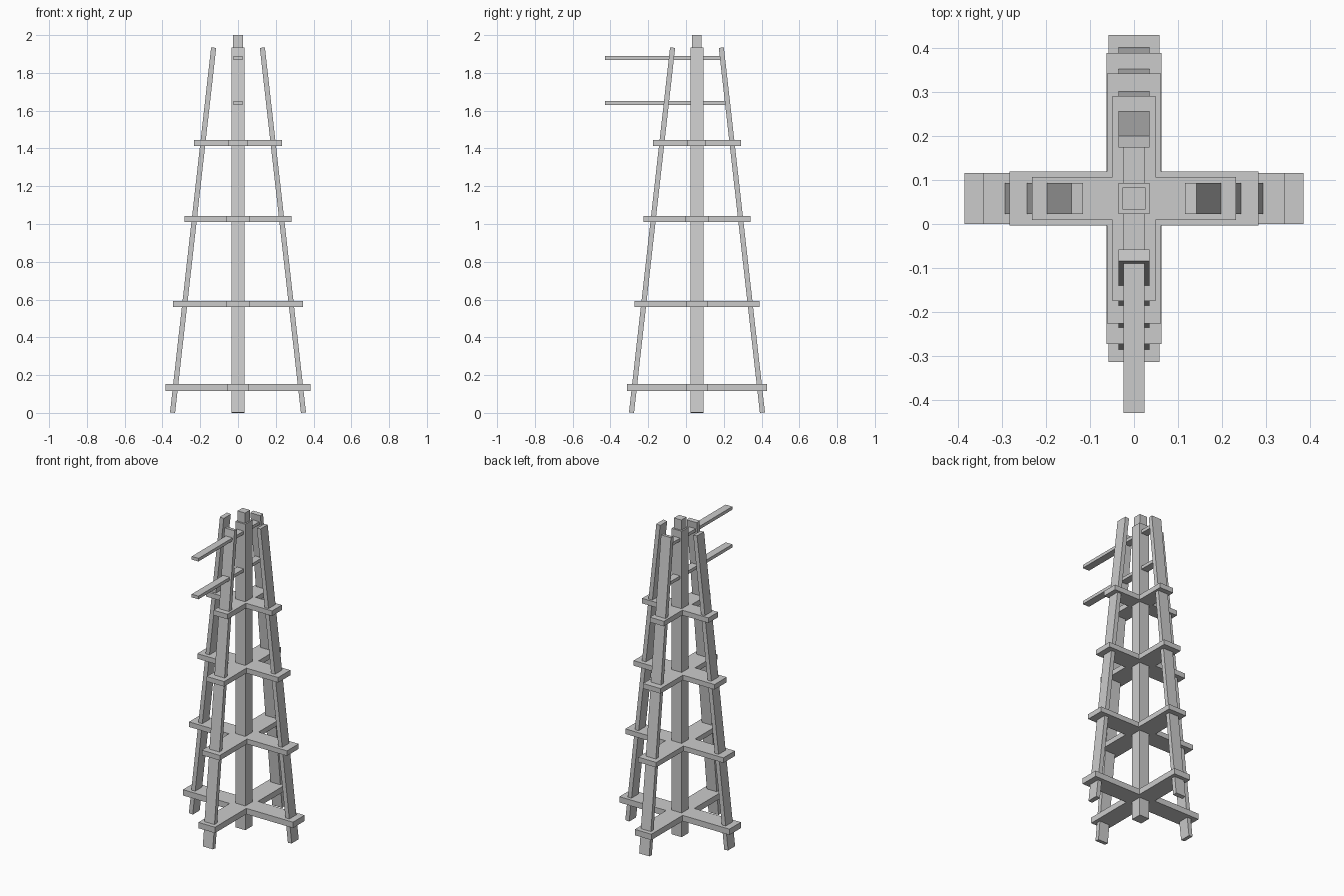
import bpy, bmesh
from math import atan2
from mathutils import Matrix, Vector

if "Cube" in bpy.data.objects:
    bpy.data.objects.remove(bpy.data.objects["Cube"])

YC = 0.058  # tower axis sits slightly behind the origin


def finish(name, bm):
    bmesh.ops.recalc_face_normals(bm, faces=bm.faces)
    me = bpy.data.meshes.new(name)
    bm.to_mesh(me)
    bm.free()
    ob = bpy.data.objects.new(name, me)
    bpy.context.collection.objects.link(ob)
    return ob


def box(name, center, size, rot=Matrix()):
    bm = bmesh.new()
    bmesh.ops.create_cube(bm, size=1)
    m = Matrix.Translation(center) @ rot @ Matrix.Diagonal((*size, 1))
    bmesh.ops.transform(bm, matrix=m, verts=bm.verts)
    return finish(name, bm)


def cross(name, z0, z1, lx, ly, wx, wy):
    # plus-shaped outline: arm reach lx, ly; half widths wx (y arms), wy (x arms)
    quarter = [(lx, wy), (wx, wy), (wx, ly)]
    pts = quarter + [(-x, y) for x, y in reversed(quarter)]
    pts += [(-x, -y) for x, y in pts]
    bm = bmesh.new()
    face = bm.faces.new([bm.verts.new((x, y + YC, z0)) for x, y in pts])
    ext = bmesh.ops.extrude_face_region(bm, geom=[face], use_keep_orig=True)
    up = [v for v in ext["geom"] if isinstance(v, bmesh.types.BMVert)]
    bmesh.ops.translate(bm, verts=up, vec=(0, 0, z1 - z0))
    return finish(name, bm)


# central post with its narrower tip
box("centre_post", (0, YC, 0.9675), (0.07, 0.07, 1.935))
box("post_tip", (0, YC, 1.96), (0.052, 0.05, 0.08))

# four leaning legs
bottom, top = Vector((0.3465, 0, 0.0015)), Vector((0.129, 0, 1.9335))
axis = top - bottom
tilt = Matrix.Rotation(atan2(axis.x, axis.z), 4, 'Y')
for i, side in enumerate(("right", "back", "left", "front")):
    turn = Matrix.Rotation(i * 1.5707963, 4, 'Z')
    center = turn @ ((bottom + top) / 2) + Vector((0, YC, 0))
    box(side + "_leg", center, (0.027, 0.07, axis.length), turn @ tilt)

# cross braces, from low to high
cross("brace_1", 0.116, 0.153, 0.385, 0.371, 0.058, 0.058)
cross("brace_2", 0.561, 0.593, 0.343, 0.330, 0.063, 0.058)
cross("brace_3", 1.010, 1.042, 0.283, 0.284, 0.061, 0.061)
cross("brace_4", 1.413, 1.445, 0.232, 0.233, 0.049, 0.049)

# two bars reaching out at the front
for name, z, back in (("upper_bar", 1.879, 0.188), ("lower_bar", 1.64, 0.215)):
    box(name, (0, (back - 0.429) / 2, z), (0.047, back + 0.429, 0.02))
